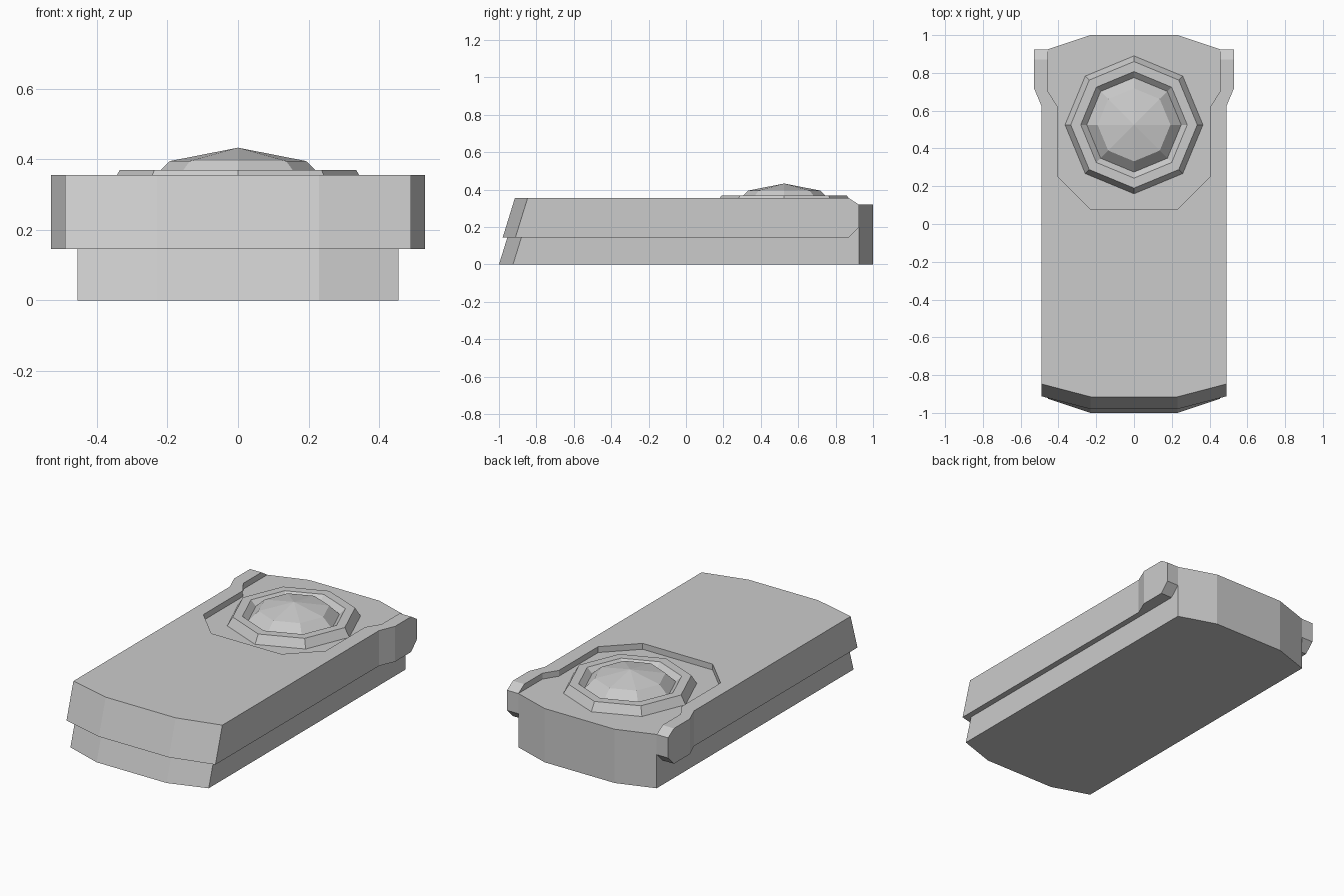
import bpy
import bmesh
from math import sin, cos, pi

cube = bpy.data.objects.get("Cube")
if cube:
    bpy.data.objects.remove(cube, do_unlink=True)

grey = bpy.data.materials.new("plain_grey")
grey.use_nodes = True
colour = (0.6, 0.6, 0.6, 1)
grey.diffuse_color = colour
grey.node_tree.nodes["Principled BSDF"].inputs["Base Color"].default_value = colour


def loft(name, rings, bottom=True):
    """Join closed rings of equal length, capping the ends; a single last point makes a tip."""
    bm = bmesh.new()
    loops = [[bm.verts.new(p) for p in ring] for ring in rings]
    if bottom:
        bm.faces.new(loops[0][::-1])
    for low, high in zip(loops, loops[1:]):
        for i in range(len(low)):
            j = (i + 1) % len(low)
            if len(high) == 1:
                bm.faces.new((low[i], low[j], high[0]))
            else:
                bm.faces.new((low[i], low[j], high[j], high[i]))
    if len(loops[-1]) > 2:
        bm.faces.new(loops[-1])
    bmesh.ops.recalc_face_normals(bm, faces=bm.faces)
    mesh = bpy.data.meshes.new(name)
    bm.to_mesh(mesh)
    bm.free()
    mesh.materials.append(grey)
    obj = bpy.data.objects.new(name, mesh)
    bpy.context.collection.objects.link(obj)
    return obj


def mirrored(half, z):
    """Close a half outline on the +x side with its reflection."""
    return [(x, y, z) for x, y in half] + [(-x, y, z) for x, y in reversed(half)]


def octagon(radius, z):
    return [(radius * cos(i * pi / 4), 0.525 + radius * sin(i * pi / 4), z) for i in range(8)]


SLOPE = 0.31  # backward lean of the front end
FLOOR = 0.32  # height of the recess floor

# Lower body, whose top forms the recess floor
loft("lower_body", [mirrored([(0.23, -1 + SLOPE * z), (0.455, -0.925 + SLOPE * z),
                              (0.455, 0.925), (0.23, 1)], z) for z in (0, FLOOR)])

# Upper shell with a recess open at the back and two chamfered tabs
shell = []
for z, end in ((0.145, 0.87), (0.2, 0.925), (FLOOR, 0.925), (0.355, 0.87)):
    lean = SLOPE * (z - 0.145)
    shell.append(mirrored([(0.23, -0.98 + lean), (0.49, -0.912 + lean), (0.49, 0.625),
                           (0.53, 0.72), (0.53, end), (0.455, end), (0.455, 0.7),
                           (0.403, 0.62), (0.403, 0.25), (0.23, 0.078)], z))
loft("upper_shell", shell)

# Octagonal collar with a groove inside it
loft("dome_collar", [octagon(r, z) for r, z in ((0.365, FLOOR), (0.335, 0.37),
                                              (0.282, 0.37), (0.25, 0.34))])

# Faceted dome
loft("dome", [octagon(0.25, 0.34), octagon(0.193, 0.395), [(0, 0.525, 0.433)]])
